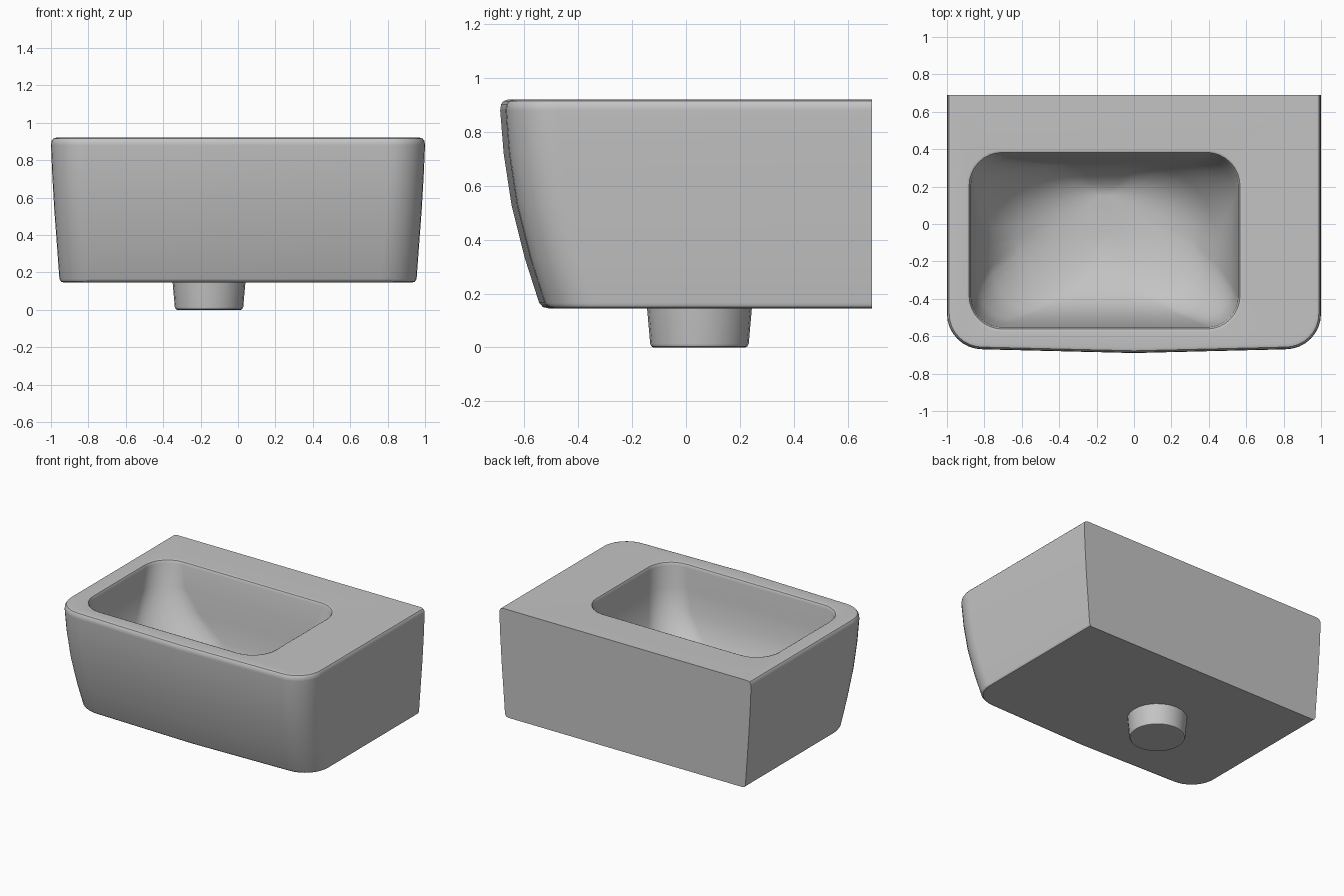
import bpy, bmesh
from math import sin, cos, pi, radians

if "Cube" in bpy.data.objects:
    bpy.data.objects.remove(bpy.data.objects["Cube"], do_unlink=True)

ceramic = bpy.data.materials.new("grey ceramic")
ceramic.use_nodes = True
ceramic.diffuse_color = (0.55, 0.55, 0.55, 1)
ceramic.node_tree.nodes["Principled BSDF"].inputs["Base Color"].default_value = (0.55, 0.55, 0.55, 1)

STEPS = 8      # segments in each rounded corner
SPLITS = 4     # extra points along the front edge


def outline(x0, x1, y0, y1, r_front, r_back, z, bow=0.0):
    """Rounded rectangle, counter-clockwise from the front left corner of the plan."""
    pts = []
    corners = ((x0, y0, 1, 1, r_front, pi), (x1, y0, -1, 1, r_front, 1.5 * pi),
               (x1, y1, -1, -1, r_back, 0), (x0, y1, 1, -1, r_back, pi / 2))
    for k, (x, y, sx, sy, r, start) in enumerate(corners):
        for i in range(STEPS + 1):
            a = start + i / STEPS * pi / 2
            pts.append((x + sx * r + r * cos(a), y + sy * r + r * sin(a), z))
        if k == 0:
            # slightly bowed front edge
            for i in range(1, SPLITS):
                t = i / SPLITS
                pts.append((x0 + r + t * (x1 - x0 - 2 * r), y0 - bow * (1 - abs(2 * t - 1)), z))
    return pts


def finish(bm, name):
    bmesh.ops.remove_doubles(bm, verts=bm.verts, dist=0.0005)
    bmesh.ops.recalc_face_normals(bm, faces=bm.faces)
    mesh = bpy.data.meshes.new(name)
    bm.to_mesh(mesh)
    bm.free()
    obj = bpy.data.objects.new(name, mesh)
    bpy.context.collection.objects.link(obj)
    mesh.materials.append(ceramic)
    bpy.ops.object.select_all(action="DESELECT")
    obj.select_set(True)
    bpy.context.view_layer.objects.active = obj
    bpy.ops.object.shade_smooth_by_angle(angle=radians(35))
    normals = obj.modifiers.new("flat rim shading", "WEIGHTED_NORMAL")
    normals.keep_sharp = True
    return obj


def loft(name, loops):
    """Skin a stack of matching outlines and cap both ends."""
    bm = bmesh.new()
    rings = [[bm.verts.new(p) for p in loop] for loop in loops]
    n = len(rings[0])
    for a, b in zip(rings, rings[1:]):
        for i in range(n):
            j = (i + 1) % n
            bm.faces.new((a[i], a[j], b[j], b[i]))
    bm.faces.new(rings[0][::-1])
    bm.faces.new(rings[-1])
    return finish(bm, name)


# Outer shell: height, half width, front edge, corner radius
BACK = 0.69
shell = [(0.145, 0.93, -0.49, 0.17), (0.15, 0.946, -0.511, 0.18), (0.165, 0.955, -0.525, 0.19),
         (0.33, 0.967, -0.578, 0.19), (0.53, 0.982, -0.628, 0.19), (0.72, 0.993, -0.657, 0.19),
         (0.88, 1.0, -0.67, 0.19), (0.902, 0.997, -0.667, 0.187), (0.915, 0.988, -0.658, 0.178),
         (0.92, 0.972, -0.642, 0.162)]
loops = [outline(-w, w, front, BACK, r, 0, z, 0.02) for z, w, front, r in shell]

# Bowl: height, left, right, front, back, front radius, back radius
bowl = [(0.92, -0.895, 0.58, -0.575, 0.395, 0.19, 0.19),
        (0.914, -0.882, 0.567, -0.562, 0.383, 0.18, 0.18),
        (0.895, -0.872, 0.557, -0.552, 0.373, 0.17, 0.17),
        (0.75, -0.862, 0.547, -0.542, 0.35, 0.18, 0.2),
        (0.6, -0.835, 0.52, -0.52, 0.335, 0.2, 0.3),
        (0.45, -0.76, 0.445, -0.47, 0.32, 0.25, 0.42),
        (0.34, -0.62, 0.31, -0.38, 0.28, 0.28, 0.35),
        (0.28, -0.42, 0.11, -0.2, 0.21, 0.2, 0.2),
        (0.26, -0.25, -0.06, -0.04, 0.15, 0.09, 0.09)]
loops += [outline(x0, x1, y0, y1, rf, rb, z) for z, x0, x1, y0, y1, rf, rb in bowl]
loft("basin_body", loops)


# Waste outlet under the bowl
def circle(r, z, sides=24):
    return [(-0.155 + r * cos(2 * pi * i / sides), 0.05 + r * sin(2 * pi * i / sides), z)
            for i in range(sides)]


loft("drain_outlet", [circle(0.17, 0.0), circle(0.178, 0.004), circle(0.183, 0.014),
                      circle(0.195, 0.15)])
